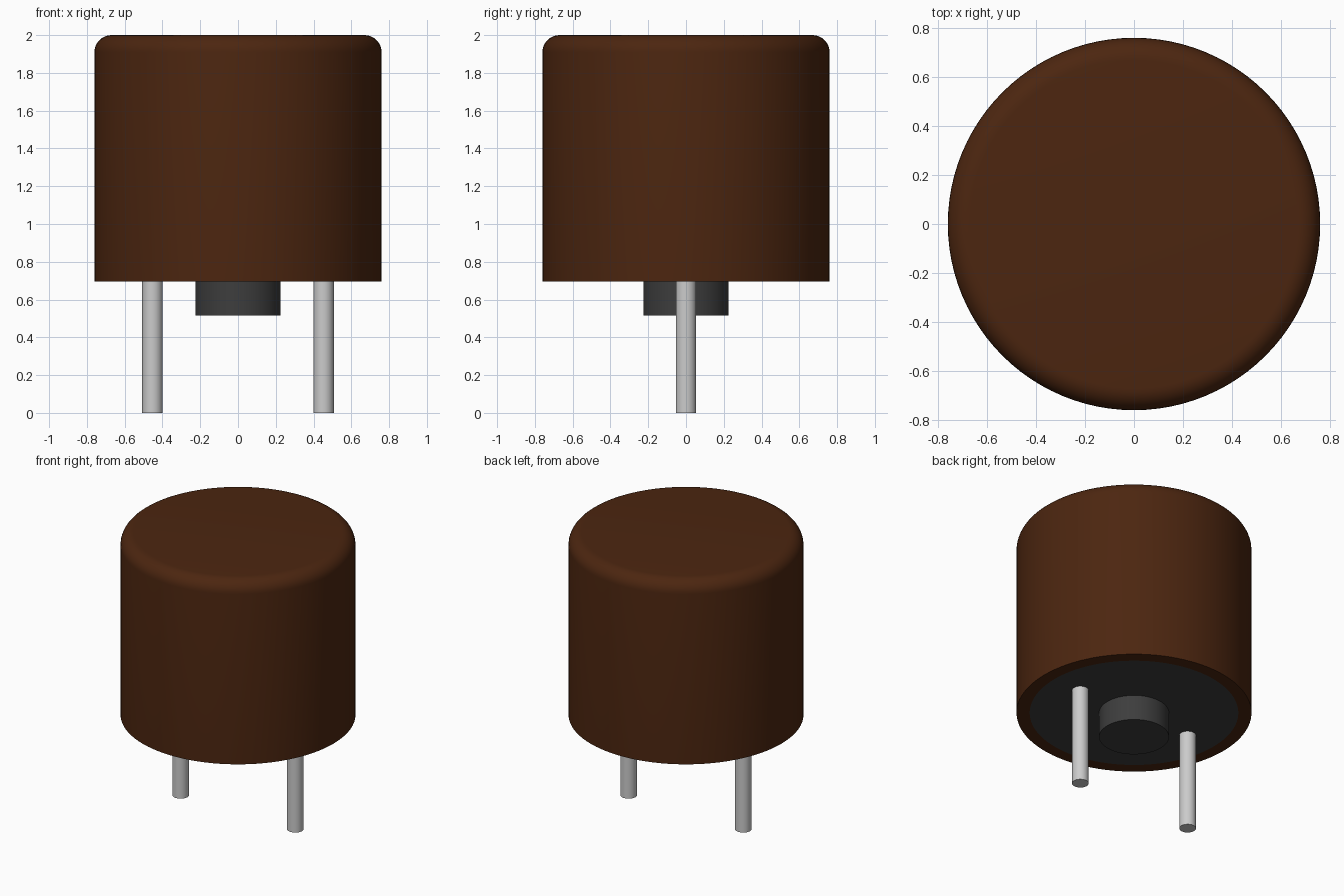
import bpy
import math

cube = bpy.data.objects.get("Cube")
if cube:
    bpy.data.objects.remove(cube, do_unlink=True)


def material(name, color, metallic=0.0):
    mat = bpy.data.materials.new(name)
    mat.use_nodes = True
    mat.diffuse_color = (*color, 1)
    mat.node_tree.nodes["Principled BSDF"].inputs["Base Color"].default_value = (*color, 1)
    return mat


def lathe(name, profile, mat, segments, x=0.0):
    """Revolve (radius, z) points around z; radius 0 makes a pole."""
    verts, rings, faces = [], [], []
    for r, z in profile:
        count = segments if r > 0 else 1
        rings.append([len(verts) + i for i in range(count)])
        for i in range(count):
            a = 2 * math.pi * i / segments
            verts.append((r * math.cos(a), r * math.sin(a), z))
    for low, high in zip(rings, rings[1:]):
        if len(low) == 1:
            faces.append(high[::-1])      # flat bottom cap
        elif len(high) == 1:
            faces.append(low)             # flat top cap
        else:
            for i in range(segments):
                j = (i + 1) % segments
                faces.append((low[i], low[j], high[j], high[i]))
    # Caps are single polygons, so the pole points are dropped
    mesh = bpy.data.meshes.new(name)
    used = sorted({v for f in faces for v in f})
    remap = {v: k for k, v in enumerate(used)}
    mesh.from_pydata([verts[v] for v in used], [], [[remap[v] for v in f] for f in faces])
    mesh.materials.append(mat)
    obj = bpy.data.objects.new(name, mesh)
    obj.location.x = x
    bpy.context.collection.objects.link(obj)
    bpy.ops.object.select_all(action="DESELECT")
    obj.select_set(True)
    bpy.context.view_layer.objects.active = obj
    bpy.ops.object.shade_smooth_by_angle(angle=math.radians(35))
    return obj


brown = material("brown plastic", (0.072, 0.019, 0.005))
black = material("dark grey plastic", (0.047, 0.047, 0.047))
silver = material("silver metal", (0.60, 0.60, 0.60))

RADIUS, BOTTOM, TOP, FILLET = 0.76, 0.695, 2.0, 0.09
INNER = 0.675

# Hollow cap: inner wall, bottom rim, outer wall, rounded top edge, flat top
cap_profile = [(0, BOTTOM + 0.1), (INNER, BOTTOM + 0.1), (INNER, BOTTOM), (RADIUS, BOTTOM)]
for i in range(9):
    a = math.pi / 2 * i / 8
    cap_profile.append((RADIUS - FILLET + FILLET * math.cos(a), TOP - FILLET + FILLET * math.sin(a)))
cap_profile.append((0, TOP))
lathe("cap", cap_profile, brown, 96)


def cylinder(name, radius, low, high, mat, segments, x=0.0):
    return lathe(name, [(0, low), (radius, low), (radius, high), (0, high)], mat, segments, x)


# Base plate flush with the rim, and the central boss below it
cylinder("base_plate", INNER, BOTTOM, BOTTOM + 0.09, black, 96)
cylinder("centre_boss", 0.226, 0.515, BOTTOM + 0.02, black, 64)

# Pair of round pins
for side, x in (("left", 0.453), ("right", -0.453)):
    cylinder(side + "_pin", 0.054, 0.0, BOTTOM + 0.02, silver, 32, x)
